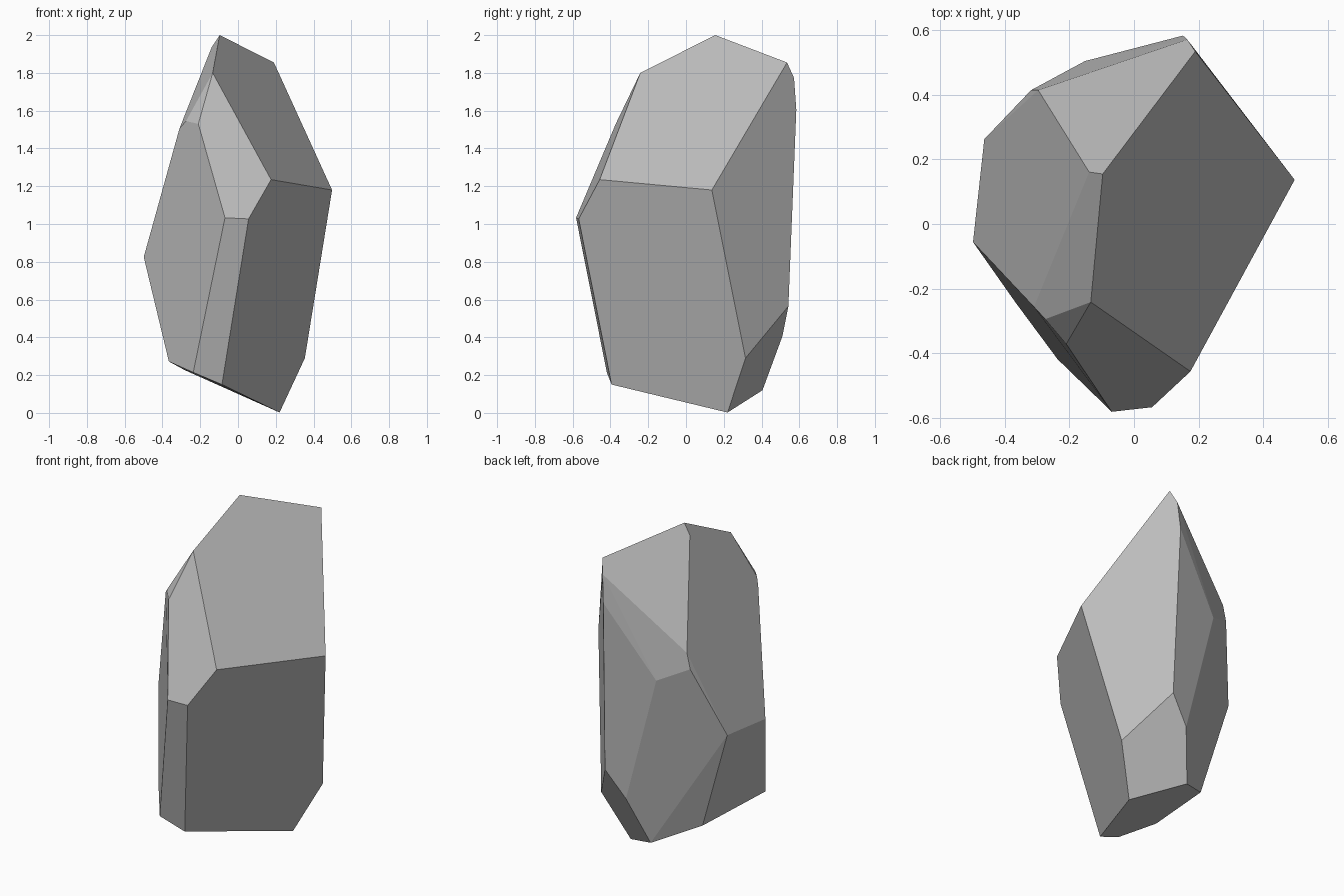
import bpy, bmesh, math

# Stone colour
stone = bpy.data.materials.new("stone grey")
stone.diffuse_color = (0.5, 0.5, 0.5, 1)

# Corner points of the faceted rock, grouped by region
crown = [(-.097, .155, 2.0), (-.139, .161, 1.937), (.19, .535, 1.855),
         (.165, .572, 1.773), (-.134, -.242, 1.80)]
shoulder = [(.152, .584, 1.605), (-.275, -.295, 1.545), (-.31, -.257, 1.505),
            (-.21, -.372, 1.53), (-.297, .415, 1.355), (-.319, .415, 1.26)]
waist = [(.175, -.457, 1.235), (.498, .137, 1.18), (-.152, .505, 1.18),
         (-.069, -.582, 1.033), (.056, -.568, 1.027), (-.464, .263, .837),
         (-.499, -.056, .825)]
base = [(.17, .542, .565), (.05, .51, .405), (.354, .315, .29),
        (-.366, -.245, .272), (-.281, .241, .226), (-.237, -.419, .214),
        (-.085, -.394, .15), (-.044, .405, .12), (.22, .22, .002)]

# Wrap the corners in a convex shell and merge coplanar triangles into facets
bm = bmesh.new()
for p in crown + shoulder + waist + base:
    bm.verts.new(p)
bmesh.ops.convex_hull(bm, input=bm.verts[:])
bmesh.ops.dissolve_limit(bm, angle_limit=math.radians(3),
                         verts=bm.verts[:], edges=bm.edges[:])
bmesh.ops.recalc_face_normals(bm, faces=bm.faces[:])

mesh = bpy.data.meshes.new("rock")
bm.to_mesh(mesh)
bm.free()
mesh.materials.append(stone)
rock = bpy.data.objects.new("rock", mesh)
bpy.context.collection.objects.link(rock)
